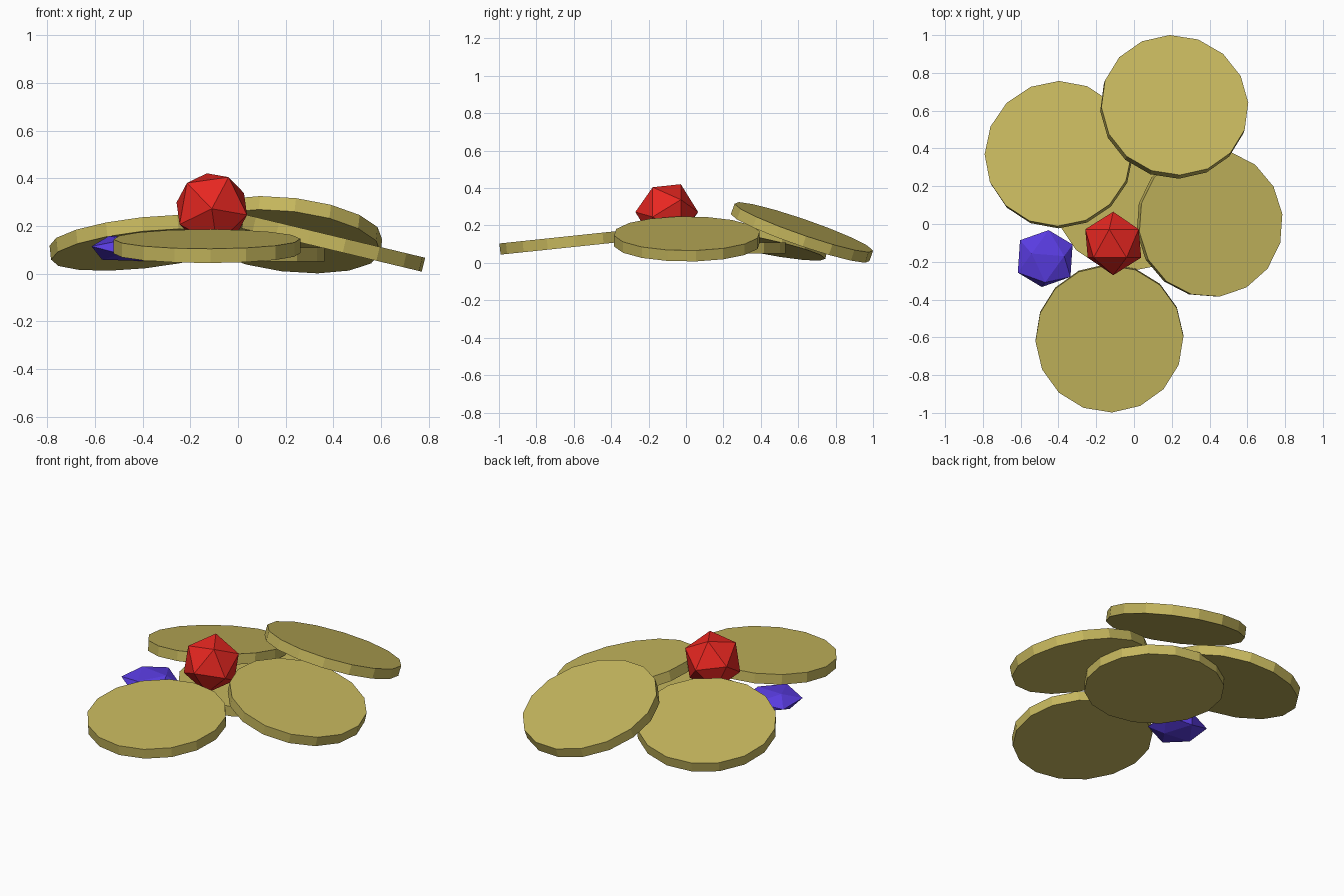
import bpy
from math import radians, sin, cos
from mathutils import Vector, Matrix

if "Cube" in bpy.data.objects:
    bpy.data.objects.remove(bpy.data.objects["Cube"])


def material(name, rgb):
    m = bpy.data.materials.new(name)
    m.diffuse_color = (*rgb, 1)
    m.use_nodes = True
    m.node_tree.nodes["Principled BSDF"].inputs["Base Color"].default_value = m.diffuse_color
    return m


gold = material("gold", (0.56, 0.47, 0.11))
red = material("red", (0.8, 0.02, 0.015))
violet = material("violet", (0.1, 0.045, 0.75))


# Coin: 16-sided disc leaning by 'tilt' degrees toward the compass direction 'lean'
def coin(name, loc, tilt, lean, spin):
    bpy.ops.mesh.primitive_cylinder_add(vertices=16, radius=0.392, depth=0.06)
    ob = bpy.context.object
    ob.name = name
    t, a = radians(tilt), radians(lean)
    normal = Vector((sin(t) * cos(a), sin(t) * sin(a), cos(t)))
    turn = Vector((0, 0, 1)).rotation_difference(normal).to_matrix().to_4x4()
    ob.matrix_world = Matrix.Translation(loc) @ turn @ Matrix.Rotation(radians(spin), 4, 'Z')
    ob.data.materials.append(gold)


# Gem: icosahedron lying on its side, optionally flattened
def gem(name, loc, radius, roll, yaw, flat, mat):
    bpy.ops.mesh.primitive_ico_sphere_add(subdivisions=1, radius=radius)
    ob = bpy.context.object
    ob.name = name
    ob.matrix_world = (Matrix.Translation(loc)
                       @ Matrix.Diagonal((1, 1, flat, 1))
                       @ Matrix.Rotation(radians(yaw), 4, 'Z')
                       @ Matrix.Rotation(radians(90), 4, 'X')
                       @ Matrix.Rotation(radians(roll), 4, 'Z'))
    # bake the transform so the flattening stays vertical
    ob.data.transform(ob.matrix_world)
    ob.matrix_world = Matrix.Identity(4)
    ob.data.materials.append(mat)


# Pile of coins
coin("base_coin", (-0.03, 0.14, 0.08), 0, 0, 0)
coin("front_coin", (-0.13, -0.605, 0.115), 6, -90, 2)
coin("right_coin", (0.40, 0.005, 0.128), 13.5, 0, 7)
coin("back_coin", (0.213, 0.62, 0.163), 20, 72, 3)
coin("left_coin", (-0.398, 0.367, 0.129), 13, 118, 0)

# Gems
gem("red_gem", (-0.11, -0.103, 0.272), 0.168, -10, 0, 1, red)
gem("violet_gem", (-0.47, -0.183, 0.105), 0.165, -10, 54, 0.36, violet)
